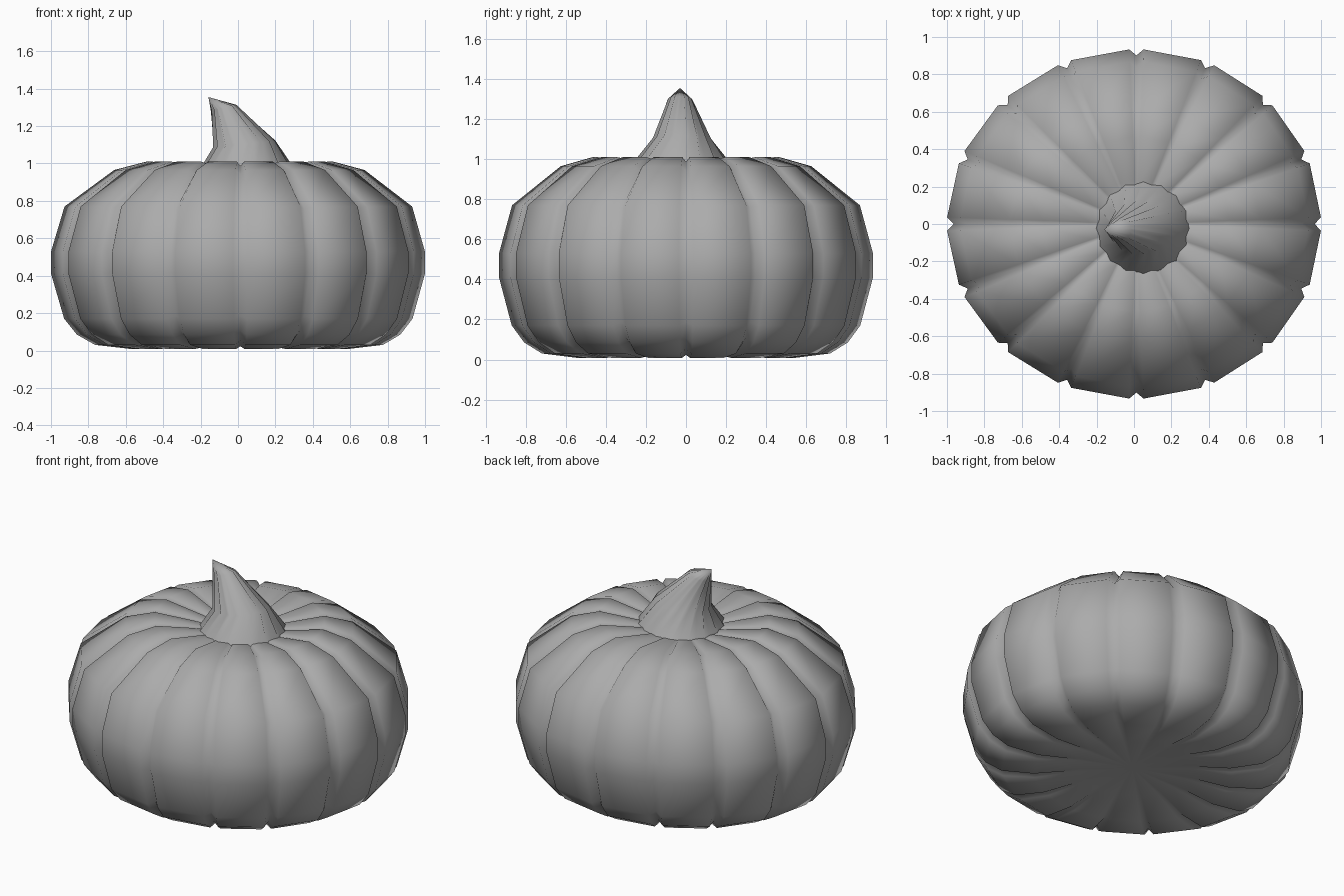
import bpy, bmesh
from math import sin, cos, pi, radians

if "Cube" in bpy.data.objects:
    bpy.data.objects.remove(bpy.data.objects["Cube"])

grey = bpy.data.materials.new("dark_grey")
grey.diffuse_color = (.41, .41, .41, 1)
grey.use_nodes = True
grey.node_tree.nodes["Principled BSDF"].inputs["Base Color"].default_value = grey.diffuse_color


def loft(name, rings, bottom, top):
    """Skin closed rings of points and close both ends with a pole point."""
    bm = bmesh.new()
    rows = [[bm.verts.new(p) for p in ring] for ring in rings]
    n = len(rows[0])
    lo, hi = bm.verts.new(bottom), bm.verts.new(top)
    for i in range(n):
        j = (i + 1) % n
        bm.faces.new((lo, rows[0][j], rows[0][i]))
        for a, b in zip(rows, rows[1:]):
            bm.faces.new((a[i], a[j], b[j], b[i]))
        bm.faces.new((rows[-1][i], rows[-1][j], hi))
    bmesh.ops.recalc_face_normals(bm, faces=bm.faces)
    mesh = bpy.data.meshes.new(name)
    bm.to_mesh(mesh)
    bm.free()
    mesh.shade_smooth()
    mesh.materials.append(grey)
    obj = bpy.data.objects.new(name, mesh)
    bpy.context.collection.objects.link(obj)
    return obj


# Body: squat lobed profile, 16 lobes separated by narrow grooves
# radius, height, groove strength
LOBES = 16
profile = [(.32, .035, 0), (.58, .008, .6), (.77, .03, 1), (.865, .085, 1), (.932, .17, 1),
           (1, .41, 1), (1, .53, 1), (.93, .77, 1), (.67, .965, 1), (.5, 1.01, .9), (.25, .975, .25)]


def body_ring(r, z, depth):
    pts = []
    for k in range(LOBES):
        for off in (-2.2, 0, 2.2):
            a = 2 * pi * k / LOBES + radians(off)
            rr, zz = r, z
            if off == 0:
                rr = r * (1 - .035 * depth)
                zz = .5 + (z - .5) * (1 - .05 * depth)
            x = rr * cos(a)
            # grooves sit a touch off centre in x
            pts.append((x + .013 * (1 - min(1, x * x)), .934 * rr * sin(a), zz))
    return pts


loft("pumpkin_body", [body_ring(*p) for p in profile],
     (.013, 0, .04), (.013, 0, .93))

# Stem: fluted, leaning and slightly twisted, ending in a point
FLUTES = 16
# centre x, centre y, z, radius x, radius y, tilt, twist, flute depth
sections = [(.05, -.022, .93, .27, .27, 0, 0, .06),
            (.05, -.022, .975, .25, .248, 0, 0, .06),
            (.034, -.02, 1.105, .168, .146, .1, 8, .13),
            (-.077, -.03, 1.297, .068, .062, .25, 20, .16)]


def stem_ring(cx, cy, z, rx, ry, tilt, twist, flute):
    pts = []
    for k in range(2 * FLUTES):
        a = pi * k / FLUTES + radians(twist)
        f = 1 if k % 2 == 0 else 1 - flute
        dx = f * rx * cos(a)
        pts.append((cx + dx, cy + f * ry * sin(a), z + tilt * dx))
    return pts


loft("stem", [stem_ring(*s) for s in sections], (.05, -.022, .93), (-.158, -.03, 1.355))
